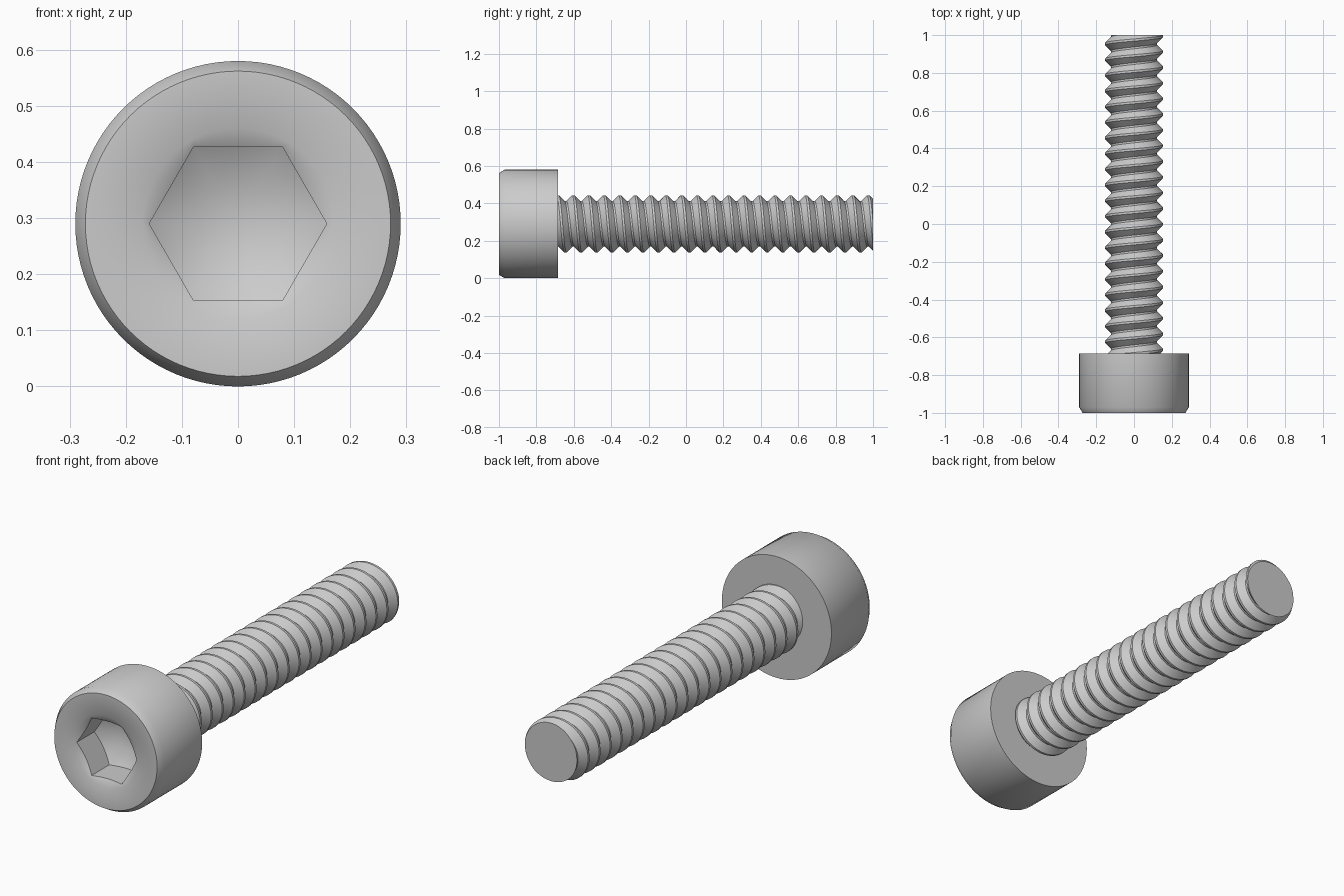
import bpy, bmesh
from math import sin, cos, pi, floor, radians

if "Cube" in bpy.data.objects:
    bpy.data.objects.remove(bpy.data.objects["Cube"])

CZ = 0.29            # height of the screw axis
SEG = 96


def finish(name, bm):
    bmesh.ops.remove_doubles(bm, verts=bm.verts, dist=1e-5)
    bmesh.ops.recalc_face_normals(bm, faces=bm.faces)
    mesh = bpy.data.meshes.new(name)
    bm.to_mesh(mesh)
    bm.free()
    obj = bpy.data.objects.new(name, mesh)
    bpy.context.collection.objects.link(obj)
    bpy.ops.object.select_all(action='DESELECT')
    bpy.context.view_layer.objects.active = obj
    obj.select_set(True)
    bpy.ops.object.shade_smooth_by_angle(angle=radians(35))
    return obj


# Socket head: rings from the back face, over the rim and into the hex socket
def hex_radius(t):
    return 0.137 / cos((t % (pi / 3)) - pi / 6)


def head_ring(t):
    h = hex_radius(t)
    return [(0.29, -0.685), (0.29, -0.97), (0.272, -1.0), (0.17, -1.0),
            (h, -1.0 + (0.17 - h) * 0.58),        # countersink meets hex
            (h, -0.86 + (0.158 - h) * 0.58),      # hex meets drill cone
            (0.07, -0.809)]


bm = bmesh.new()
cols = []
for j in range(SEG):
    t = 2 * pi * j / SEG
    cols.append([bm.verts.new((r * cos(t), y, CZ + r * sin(t)))
                 for r, y in head_ring(t)])
for j in range(SEG):
    a, b = cols[j], cols[(j + 1) % SEG]
    for k in range(len(a) - 1):
        bm.faces.new((a[k], a[k + 1], b[k + 1], b[k]))
bm.faces.new([c[0] for c in cols])
bm.faces.new([c[-1] for c in cols])
finish("socket_head", bm)

# Threaded shank: right-handed helix with flat crests and roots, cut flat at both ends
PITCH, MAJOR, MINOR = 0.083, 0.153, 0.122
Y0, Y1, PHASE = -0.69, 1.0, 0.974
CREST, ROOT = 0.07, 0.44     # half crest width and root start, in pitches


def thread_radius(u):
    d = abs(u - floor(u + 0.5))
    f = min(max((d - CREST) / (ROOT - CREST), 0), 1)
    return MAJOR + (MINOR - MAJOR) * f


bm = bmesh.new()
cols = []
turns = int((Y1 - Y0) / PITCH) + 3
for j in range(SEG + 1):
    t = 2 * pi * j / SEG
    col = []
    for n in range(-turns, 3):
        for off in (-ROOT, -CREST, CREST, ROOT):
            y = PHASE + PITCH * (n + off + j / SEG)
            y = min(max(y, Y0), Y1)
            r = thread_radius((y - PHASE) / PITCH - j / SEG)
            col.append(bm.verts.new((r * sin(t), y, CZ + r * cos(t))))
    cols.append(col)
for a, b in zip(cols, cols[1:]):
    for k in range(len(a) - 1):
        bm.faces.new((a[k], a[k + 1], b[k + 1], b[k]))
bmesh.ops.remove_doubles(bm, verts=bm.verts, dist=1e-5)
bmesh.ops.holes_fill(bm, edges=[e for e in bm.edges if e.is_boundary], sides=0)
finish("threaded_shank", bm)
